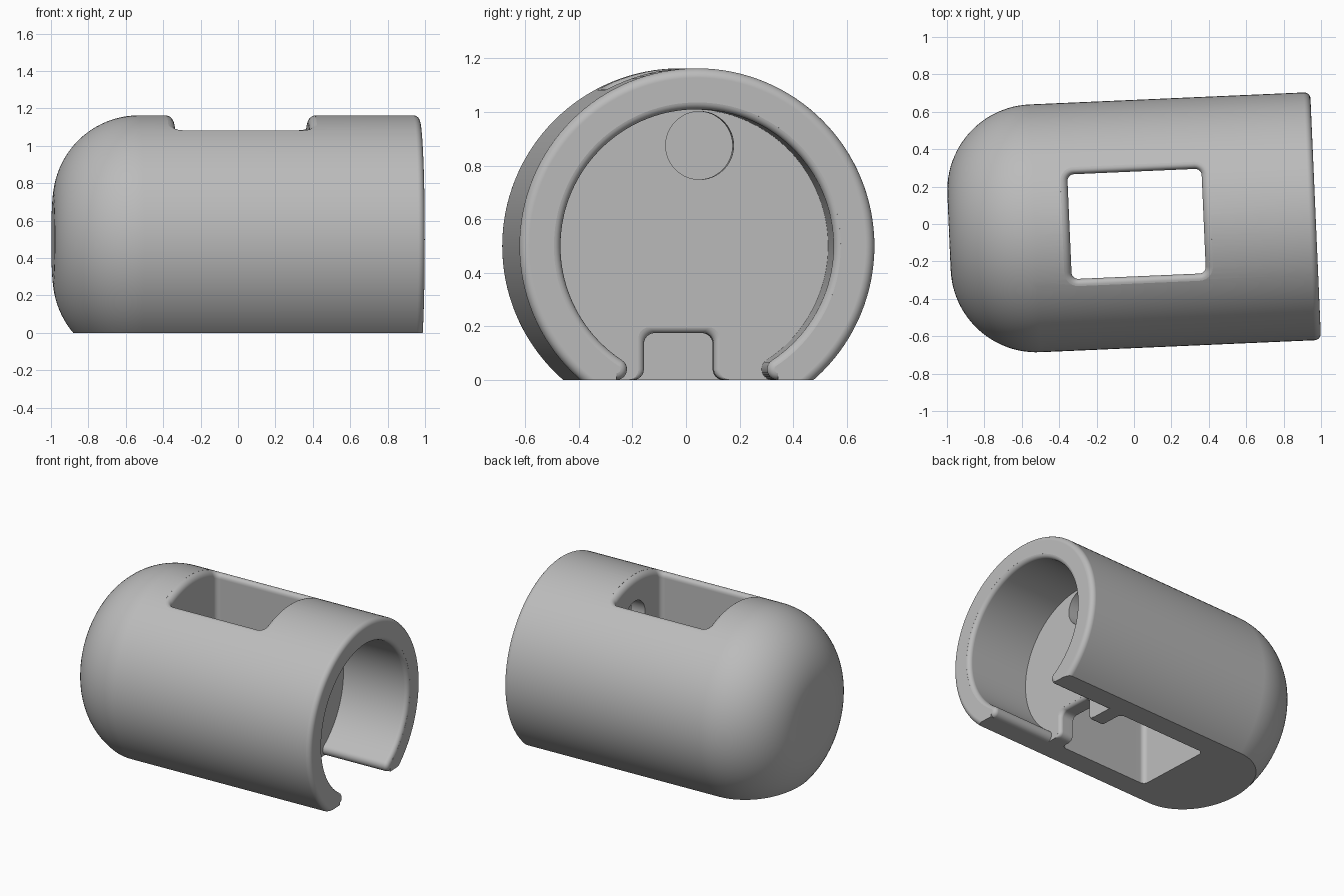
import bpy, bmesh
from math import sin, cos, pi, sqrt, atan2, radians

old = bpy.data.objects.get("Cube")
if old:
    bpy.data.objects.remove(old, do_unlink=True)

R, ZC = 0.663, 0.5           # outer radius and axis height
X0, X1 = -0.99, 0.972        # domed end and open end
BORE, DIVIDER = 0.51, 0.48   # bore radius and depth position


def loft(name, rings):
    """Closed solid through equal-sized rings of points."""
    bm = bmesh.new()
    loops = [[bm.verts.new(p) for p in ring] for ring in rings]
    n = len(loops[0])
    for a, b in zip(loops, loops[1:]):
        for i in range(n):
            j = (i + 1) % n
            bm.faces.new((a[i], a[j], b[j], b[i]))
    bm.faces.new(loops[0])
    bm.faces.new(loops[-1])
    bmesh.ops.recalc_face_normals(bm, faces=bm.faces)
    mesh = bpy.data.meshes.new(name)
    bm.to_mesh(mesh)
    bm.free()
    obj = bpy.data.objects.new(name, mesh)
    bpy.context.collection.objects.link(obj)
    return obj


def arc(cx, cy, r, a0, a1, n):
    """Points on an arc, angles in radians."""
    return [(cx + r * cos(a0 + (a1 - a0) * i / n),
             cy + r * sin(a0 + (a1 - a0) * i / n)) for i in range(n + 1)]


def flare(r, n=7):
    """Fillet steps: (outward growth, distance left to the surface)."""
    angles = [radians(82) * i / n for i in range(n + 1)]
    return [(r * (1 - cos(t)), r * (1 - sin(t))) for t in angles]


def circle(x, r, y=0, z=ZC, n=128):
    return [(x, y + r * cos(2 * pi * i / n), z + r * sin(2 * pi * i / n))
            for i in range(n)]


# Domed cylinder body, cut flat underneath
DOME, RIM = 0.46, 0.035
profile = arc(X0 + DOME, R - DOME, DOME, pi, pi / 2, 24)
profile += arc(X1 - RIM, R - RIM, RIM, pi / 2, 0, 8)
body = loft("holder_body", [circle(x, r) for x, r in profile])
bm = bmesh.new()
bm.from_mesh(body.data)
bmesh.ops.bisect_plane(bm, geom=bm.verts[:] + bm.edges[:] + bm.faces[:],
                       plane_co=(0, 0, 0), plane_no=(0, 0, 1), clear_inner=True)
bmesh.ops.holes_fill(bm, edges=[e for e in bm.edges if e.is_boundary])
bmesh.ops.recalc_face_normals(bm, faces=bm.faces)
bm.to_mesh(body.data)
bm.free()


# Bore that opens through the underside between two rounded lips
def bore_ring(x, grow):
    lip = 0.04
    a = sqrt((BORE + lip) ** 2 - (ZC - lip) ** 2)
    t = atan2(lip - ZC, a)
    tip = arc(a, lip, lip - grow, t + pi, 1.5 * pi, 10)
    right = [(a, -0.2)] + tip[::-1]
    big = arc(0, ZC, BORE + grow, t, pi - t, 110)
    half = right + big[1:-1] + [(-y, z) for y, z in right[::-1]]
    return [(x, y, z) for y, z in half]


bore = loft("bore_cutter", [bore_ring(DIVIDER, 0)]
            + [bore_ring(X1 - d, g) for g, d in flare(0.03)]
            + [bore_ring(X1 + 0.2, 0.03)])


# Window through the body, with a fillet that follows the curved top
def window_ring(grow, height):
    cx, hx, hy, c = 0.014, 0.359 + grow, 0.28 + grow, 0.035 + grow
    pts = []
    for k, (sx, sy) in enumerate([(1, 1), (-1, 1), (-1, -1), (1, -1)]):
        pts += arc(cx + sx * (hx - c), sy * (hy - c), c,
                   k * pi / 2, (k + 1) * pi / 2, 7)
    ring = []
    for p, q in zip(pts, pts[1:] + pts[:1]):
        steps = 14 if abs(p[0] - q[0]) + abs(p[1] - q[1]) > 0.2 else 1
        for i in range(steps):
            f = i / steps
            x, y = p[0] + (q[0] - p[0]) * f, p[1] + (q[1] - p[1]) * f
            ring.append((x, y, height(y)))
    return ring


def below_top(d):
    return lambda y: ZC + sqrt((R - d) ** 2 - y * y)


window = loft("window_cutter", [window_ring(0, lambda y: -0.2)]
              + [window_ring(g, below_top(d)) for g, d in flare(0.045)]
              + [window_ring(0.045, lambda y: 1.5)])


# Low notch through the divider
def notch_ring(x, grow):
    w, h, c, y0 = 0.13 + grow, 0.175 + grow, 0.04, -0.047
    half = [(w + c, -0.2)] + arc(w + c, c, c, 1.5 * pi, pi, 6)
    half += arc(w - c, h - c, c, 0, pi / 2, 6)
    return [(x, y0 + y, z) for y, z in half + [(-y, z) for y, z in half[::-1]]]


notch = loft("notch_cutter", [notch_ring(0.3, 0)]
             + [notch_ring(DIVIDER - d, g) for g, d in flare(0.025)]
             + [notch_ring(DIVIDER + 0.06, 0.025)])

# Round hole high in the divider
hole = loft("hole_cutter", [circle(x, 0.127, 0.03, 0.875, 48) for x in (0.3, 0.55)])

bpy.context.view_layer.objects.active = body
for cutter in (bore, window, notch, hole):
    cutter.hide_render = True
    mod = body.modifiers.new("cut", "BOOLEAN")
    mod.operation, mod.solver, mod.object = "DIFFERENCE", "EXACT", cutter
    bpy.ops.object.modifier_apply(modifier=mod.name)
    bpy.data.objects.remove(cutter, do_unlink=True)

# Single matte grey
grey = bpy.data.materials.new("light_grey")
grey.use_nodes = True
grey.diffuse_color = (0.5, 0.5, 0.5, 1)
grey.node_tree.nodes["Principled BSDF"].inputs["Base Color"].default_value = (0.5, 0.5, 0.5, 1)
body.data.materials.clear()
body.data.materials.append(grey)

# Smooth shading, and the slight turn of the whole part
bpy.ops.object.select_all(action="DESELECT")
body.select_set(True)
bpy.ops.object.shade_smooth_by_angle(angle=radians(30))
weighted = body.modifiers.new("weighted_normals", "WEIGHTED_NORMAL")
weighted.keep_sharp = True
body.rotation_euler.z = radians(2.5)
